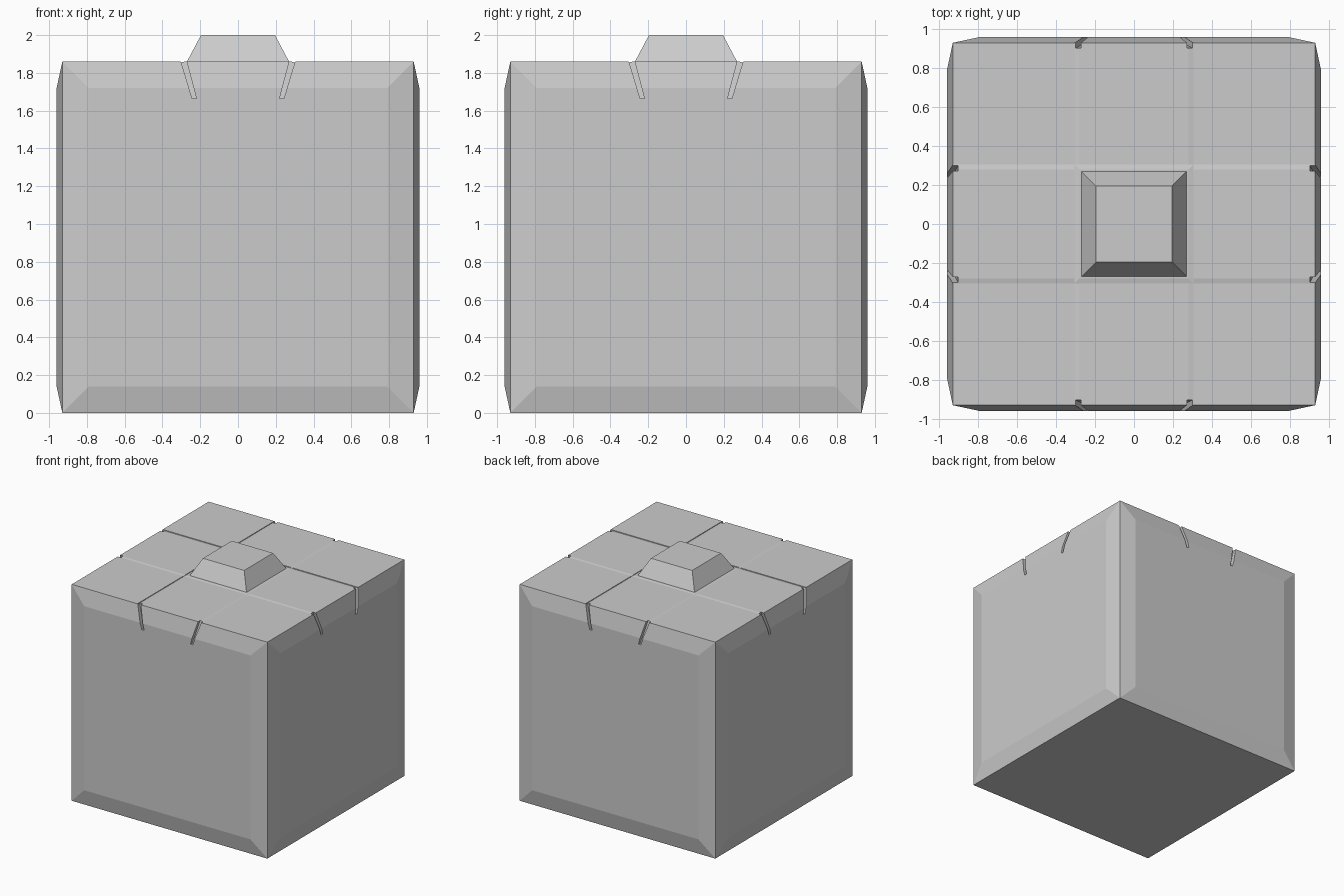
import bpy, bmesh, math
from mathutils import Matrix, Vector

if "Cube" in bpy.data.objects:
    bpy.data.objects.remove(bpy.data.objects["Cube"])

HALF, TOP = 0.93, 1.86


def make_object(name, bm):
    bmesh.ops.recalc_face_normals(bm, faces=bm.faces)
    mesh = bpy.data.meshes.new(name)
    bm.to_mesh(mesh)
    bm.free()
    ob = bpy.data.objects.new(name, mesh)
    bpy.context.collection.objects.link(ob)
    return ob


def loft(bm, ring_a, ring_b, rot):
    """Solid between two four-point rings, turned about z."""
    a, b = ([bm.verts.new(rot @ Vector(p)) for p in r] for r in (ring_a, ring_b))
    bm.faces.new(a)
    bm.faces.new(b[::-1])
    for i in range(4):
        j = (i + 1) % 4
        bm.faces.new((a[j], a[i], b[i], b[j]))


# Body: a box whose four side panels bulge out slightly
bm = bmesh.new()
bmesh.ops.create_cube(bm, size=1)
for v in bm.verts:
    v.co = (v.co.x * 2 * HALF, v.co.y * 2 * HALF, (v.co.z + 0.5) * TOP)
bm.normal_update()
sides = [f for f in bm.faces if abs(f.normal.z) < 0.5]
bmesh.ops.inset_individual(bm, faces=sides, thickness=0.197, depth=0.03)
body = make_object("body", bm)


def slits(bm, rot):
    # Pair of slanted slits in the upper bevel of one side
    for s in (-1, 1):
        def ring(y_top, y_low):
            return [(s * 0.308, y_top, 1.88), (s * 0.277, y_top, 1.88),
                    (s * 0.220, y_low, 1.665), (s * 0.243, y_low, 1.665)]
        loft(bm, ring(-1.1, -1.1), ring(-0.90, -0.932), rot)


def top_groove(bm, rot):
    # Very shallow one-sided groove across the top
    def ring(x):
        return [(x, -0.310, 1.90), (x, -0.305, TOP - 0.005),
                (x, -0.280, TOP), (x, -0.280, 1.90)]
    loft(bm, ring(-1.1), ring(1.1), rot)


# Cut slits and grooves, turned around all four sides
for i in range(4):
    rot = Matrix.Rotation(i * math.pi / 2, 3, 'Z')
    for part in (slits, top_groove):
        bm = bmesh.new()
        part(bm, rot)
        cutter = make_object("cutter", bm)
        cutter.hide_render = True
        bpy.context.view_layer.objects.active = body
        mod = body.modifiers.new("cut", 'BOOLEAN')
        mod.operation = 'DIFFERENCE'
        mod.solver = 'EXACT'
        mod.object = cutter
        bpy.ops.object.modifier_apply(modifier=mod.name)
        bpy.data.objects.remove(cutter)

# Raised tapered cap in the middle of the top
bm = bmesh.new()
bmesh.ops.create_cone(bm, cap_ends=True, segments=4, radius1=0.27 * math.sqrt(2),
                      radius2=0.196 * math.sqrt(2), depth=2 - TOP,
                      matrix=Matrix.Translation((0, 0, (2 + TOP) / 2))
                      @ Matrix.Rotation(math.pi / 4, 4, 'Z'))
make_object("top_cap", bm)
